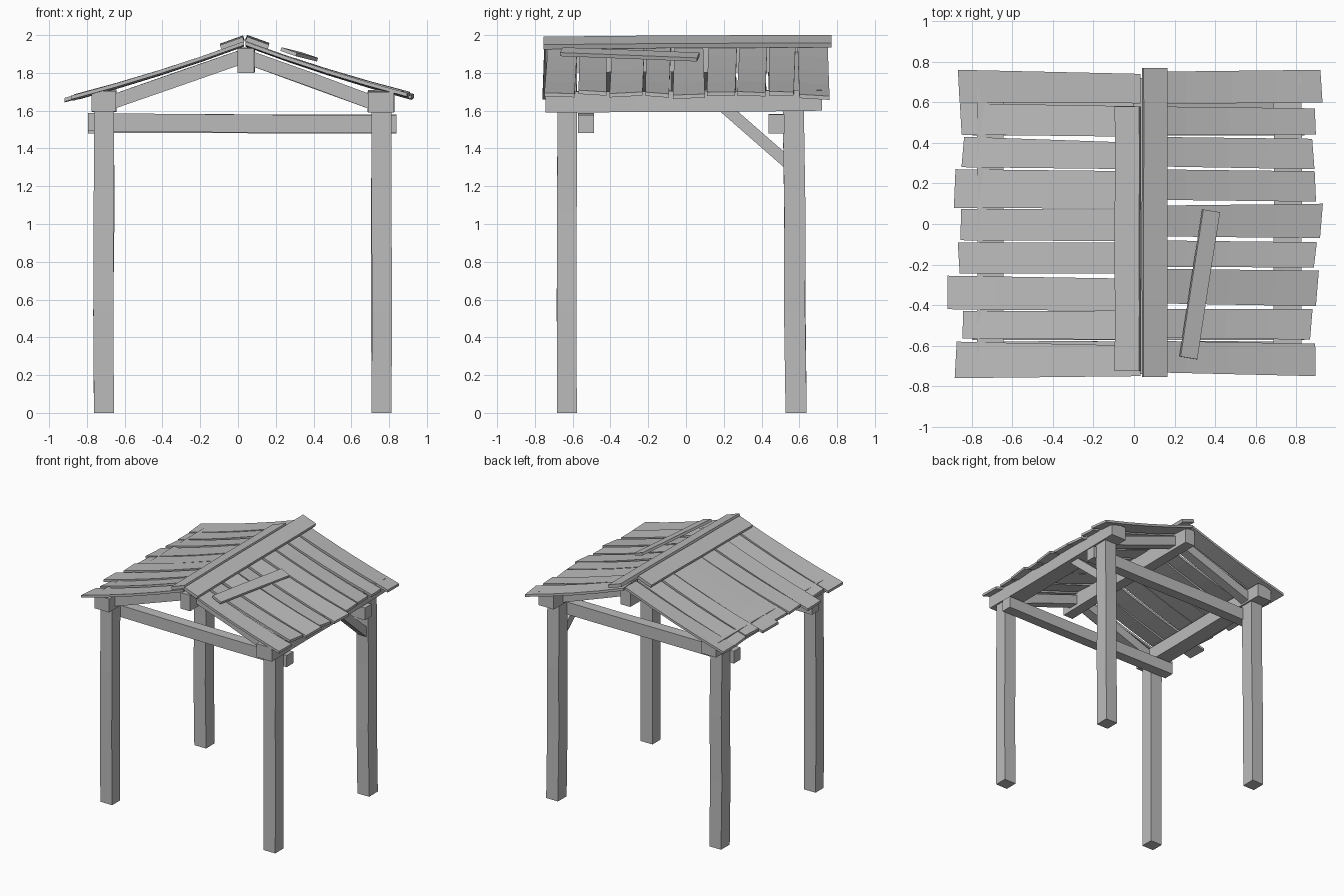
import bpy, bmesh, random
from mathutils import Vector

random.seed(4)
if "Cube" in bpy.data.objects:
    bpy.data.objects.remove(bpy.data.objects["Cube"], do_unlink=True)

wood = bpy.data.materials.new("weathered grey wood")
wood.use_nodes = True
GREY = (0.5, 0.5, 0.5, 1)
wood.diffuse_color = GREY
wood.node_tree.nodes["Principled BSDF"].inputs["Base Color"].default_value = GREY


def loft(name, rings):
    """Join four-cornered rings into one closed, flat-faced timber."""
    bm = bmesh.new()
    rows = [[bm.verts.new(p) for p in ring] for ring in rings]
    for a, b in zip(rows, rows[1:]):
        for i in range(4):
            j = (i + 1) % 4
            bm.faces.new((a[i], a[j], b[j], b[i]))
    bm.faces.new(rows[0])
    bm.faces.new(rows[-1])
    bmesh.ops.recalc_face_normals(bm, faces=bm.faces)
    mesh = bpy.data.meshes.new(name)
    bm.to_mesh(mesh)
    bm.free()
    mesh.materials.append(wood)
    obj = bpy.data.objects.new(name, mesh)
    bpy.context.collection.objects.link(obj)
    return obj


def beam(name, start, end, width, depth, side, cuts=3, wobble=0.004):
    """Straight timber, width measured along side, slightly uneven between its ends."""
    start, end = Vector(start), Vector(end)
    along = (end - start).normalized()
    side = Vector(side)
    side = (side - along * side.dot(along)).normalized()
    up = along.cross(side)
    rings = []
    for k in range(cuts + 1):
        c = start.lerp(end, k / cuts)
        if 0 < k < cuts:
            c += (side * random.uniform(-1, 1) + up * random.uniform(-1, 1)) * wobble
        rings.append([c + side * width / 2 * a + up * depth / 2 * b
                      for a, b in ((-1, -1), (1, -1), (1, 1), (-1, 1))])
    return loft(name, rings)


X, Y, Z = (1, 0, 0), (0, 1, 0), (0, 0, 1)

# Posts
for side, x in (("right", -0.71), ("left", 0.76)):
    beam("front_post_" + side, (x, -0.63, 0), (x, -0.628, 1.61), 0.106, 0.104, X)
    beam("back_post_" + side, (x, 0.583, 0), (x, 0.568, 1.61), 0.106, 0.112, X)

# Long side beams and ridge beam
beam("side_beam_right", (-0.71, -0.74, 1.65), (-0.71, 0.72, 1.655), 0.13, 0.11, X)
beam("side_beam_left", (0.757, -0.745, 1.645), (0.757, 0.72, 1.655), 0.138, 0.11, X)
beam("ridge_beam", (0.042, -0.74, 1.865), (0.042, 0.72, 1.87), 0.088, 0.13, X)

# Cross beams between the posts
beam("front_cross_beam", (-0.795, -0.53, 1.54), (0.84, -0.53, 1.53), 0.085, 0.095, Y)
beam("back_cross_beam", (-0.795, 0.478, 1.53), (0.84, 0.478, 1.53), 0.085, 0.1, Y)

# Rafters at each gable
for end, y in (("front", -0.62), ("back", 0.56)):
    beam("rafter_right_" + end, (0.02, y, 1.885), (-0.67, y, 1.645), 0.08, 0.075, Y, 2)
    beam("rafter_left_" + end, (0.06, y, 1.88), (0.72, y, 1.64), 0.08, 0.075, Y, 2)

# Single corner brace
beam("corner_brace", (0.76, 0.2, 1.62), (0.76, 0.56, 1.305), 0.07, 0.062, X, 1)

# Roof boards: eave distance, y range at the eave, y range at the ridge
right_boards = [
    (0.875, -0.76, -0.58, -0.75, -0.60), (0.84, -0.565, -0.43, -0.57, -0.43),
    (0.915, -0.42, -0.255, -0.43, -0.27), (0.86, -0.245, -0.09, -0.245, -0.09),
    (0.85, -0.08, 0.075, -0.085, 0.07), (0.88, 0.08, 0.27, 0.075, 0.26),
    (0.84, 0.28, 0.43, 0.27, 0.40), (0.85, 0.44, 0.595, 0.43, 0.58),
    (0.86, 0.60, 0.76, 0.595, 0.74)]
left_boards = [
    (0.89, -0.75, -0.59, -0.73, -0.575), (0.87, -0.57, -0.42, -0.56, -0.42),
    (0.90, -0.405, -0.23, -0.39, -0.22), (0.89, -0.215, -0.09, -0.21, -0.08),
    (0.92, -0.07, 0.10, -0.06, 0.09), (0.89, 0.11, 0.26, 0.12, 0.27),
    (0.88, 0.27, 0.42, 0.285, 0.43), (0.89, 0.44, 0.57, 0.44, 0.58),
    (0.92, 0.60, 0.76, 0.59, 0.75)]


def roof_board(name, sign, eave, y0, y1, r0, r1):
    tilt = random.uniform(-0.005, 0.005)
    lift = random.uniform(-0.004, 0.006)
    skew = random.uniform(-0.008, 0.008)
    rings = []
    for k in range(5):
        t = k / 4
        x = 0.036 + sign * 0.004 + t * (sign * eave - 0.036)
        z = 1.955 - 0.315 * abs(x - 0.036) + lift * t - 0.012 * t * (1 - t) * 4
        lo, hi = r0 + (y0 - r0) * t, r1 + (y1 - r1) * t
        e = skew * t
        rings.append([(x - e, lo, z - 0.01 - tilt), (x + e, hi, z - 0.01 + tilt),
                      (x + e, hi, z + 0.01 + tilt), (x - e, lo, z + 0.01 - tilt)])
    loft(name, rings)


for label, sign, boards in (("right", -1, right_boards), ("left", 1, left_boards)):
    for n, spec in enumerate(boards, 1):
        roof_board(f"roof_board_{label}_{n}", sign, *spec)

# Ridge caps
beam("ridge_cap_right", (-0.031, -0.725, 1.957), (-0.031, 0.58, 1.965),
     0.128, 0.024, (1, 0, 0.36), 4, 0.002)
beam("ridge_cap_left", (0.102, -0.755, 1.958), (0.102, 0.77, 1.968),
     0.125, 0.026, (1, 0, -0.36), 4, 0.002)

# Loose plank lying on the roof
beam("loose_plank", (0.268, -0.66, 1.912), (0.38, 0.065, 1.884),
     0.088, 0.02, (1, 0, -0.34), 2, 0.001)
